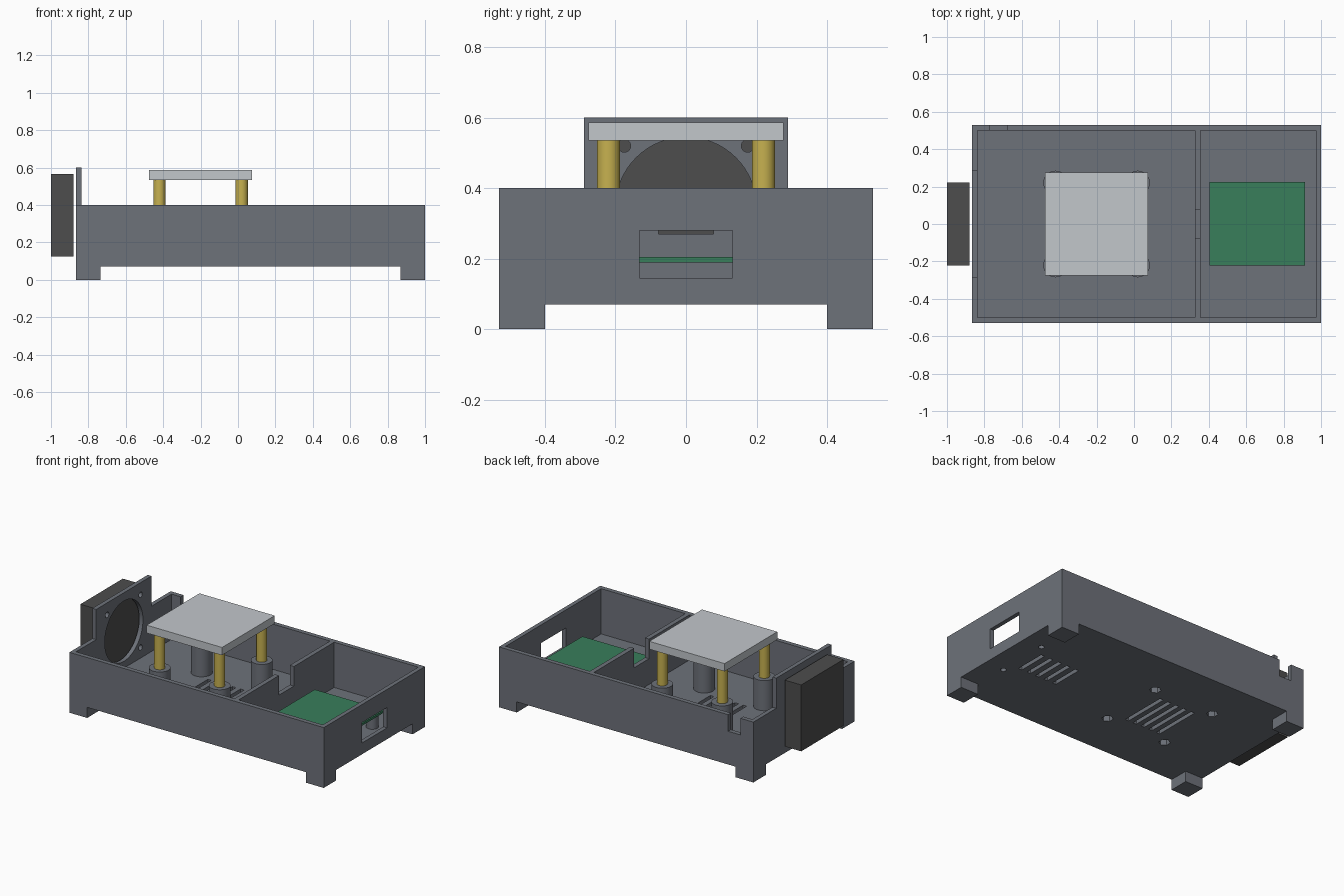
import bpy
import math

default = bpy.data.objects.get("Cube")
if default:
    bpy.data.objects.remove(default, do_unlink=True)


def material(name, colour):
    m = bpy.data.materials.new(name)
    m.use_nodes = True
    m.diffuse_color = (*colour, 1)
    m.node_tree.nodes["Principled BSDF"].inputs["Base Color"].default_value = (*colour, 1)
    return m


GREY = material("slate grey plastic", (0.155, 0.168, 0.195))
BLACK = material("charcoal", (0.075, 0.075, 0.075))
BRASS = material("brass", (0.57, 0.44, 0.08))
SILVER = material("silver", (0.54, 0.57, 0.60))
GREEN = material("board green", (0.04, 0.21, 0.105))


def finish(ob, name, mat):
    ob.name = ob.data.name = name
    ob.data.materials.append(mat)
    return ob


def box(name, x, y, z, mat=GREY):
    """Box from its (min, max) range on each axis."""
    bpy.ops.mesh.primitive_cube_add(size=1, location=[sum(r) / 2 for r in (x, y, z)])
    ob = bpy.context.object
    ob.scale = [r[1] - r[0] for r in (x, y, z)]
    bpy.ops.object.transform_apply(location=True, rotation=False, scale=True)
    return finish(ob, name, mat)


def rod(name, centre, radius, length, mat=GREY, sides=32, along_x=False):
    bpy.ops.mesh.primitive_cylinder_add(
        vertices=sides, radius=radius, depth=length, location=centre,
        rotation=(0, math.pi / 2 if along_x else 0, 0))
    bpy.ops.object.transform_apply(location=True, rotation=True, scale=True)
    return finish(bpy.context.object, name, mat)


def combine(target, tool, operation="DIFFERENCE"):
    """Apply a boolean to the target and drop the tool."""
    mod = target.modifiers.new("boolean", "BOOLEAN")
    mod.operation, mod.object, mod.solver = operation, tool, "EXACT"
    bpy.context.view_layer.objects.active = target
    bpy.ops.object.modifier_apply(modifier=mod.name)
    bpy.data.objects.remove(tool, do_unlink=True)


def smooth(ob):
    bpy.ops.object.select_all(action="DESELECT")
    ob.select_set(True)
    bpy.context.view_layer.objects.active = ob
    bpy.ops.object.shade_smooth_by_angle(angle=math.radians(30))


LEFT, RIGHT, SIDE = -0.865, 1.0, 0.53
BASE, FLOOR, RIM, WALL = 0.07, 0.10, 0.40, 0.028
FAN_Z = 0.345
STANDOFFS = [(x, y) for x in (-0.42, 0.02) for y in (-0.22, 0.22)]
BOARD_POSTS = [(0.863, y) for y in (-0.175, 0.175)]

# Open tray with two compartments
case = box("case", (LEFT, RIGHT), (-SIDE, SIDE), (BASE, RIM))
for x in ((LEFT + WALL, 0.325), (0.355, RIGHT - WALL)):
    combine(case, box("room", x, (-0.5, 0.5), (FLOOR, 0.5)))

# Raised wall that carries the fan
combine(case, box("fan_wall", (LEFT, LEFT + WALL), (-0.29, 0.29), (0.2, 0.6)), "UNION")

# Bosses under the standoffs and the circuit board
for x, y in STANDOFFS:
    combine(case, rod("boss", (x, y, 0.193), 0.065, 0.214), "UNION")
for x, y in BOARD_POSTS:
    combine(case, rod("post", (x, y, 0.138), 0.038, 0.104), "UNION")

# Corner feet
for x in ((LEFT, LEFT + 0.13), (RIGHT - 0.13, RIGHT)):
    for y in ((-SIDE, -0.4), (0.4, SIDE)):
        combine(case, box("foot", x, y, (0, BASE + 0.01)), "UNION")

# Cable notches in the divider and back wall, and the port window
combine(case, box("notch", (0.3, 0.38), (-0.078, 0.078), (0.27, 0.5)))
combine(case, box("notch", (-0.77, -0.68), (0.48, 0.56), (0.29, 0.5)))
combine(case, box("window", (0.95, 1.05), (-0.132, 0.132), (0.145, 0.28)))

# Fan opening and its screw holes
combine(case, rod("opening", (LEFT, 0, FAN_Z), 0.2, 0.2, sides=64, along_x=True))
for y in (-0.175, 0.175):
    for z in (-0.175, 0.175):
        combine(case, rod("screw", (LEFT, y, FAN_Z + z), 0.018, 0.2, sides=24, along_x=True))

# Vent slots through the floor
for middle, pitch, half in ((-0.2, 0.06, 0.16), (0.66, 0.066, 0.105)):
    for i in range(-2, 3):
        x = middle + i * pitch
        combine(case, box("slot", (x - 0.013, x + 0.013), (-half, half), (0.05, 0.12)))

# Nut pockets and board screw holes underneath
for x, y in STANDOFFS:
    combine(case, rod("pocket", (x, y, 0.09), 0.035, 0.1, sides=6))
for x, y in BOARD_POSTS:
    combine(case, rod("hole", (x, y, 0.1), 0.018, 0.12, sides=24))
smooth(case)

# Fan body
box("fan", (-1.0, -0.88), (-0.222, 0.222), (0.125, 0.565), BLACK)

# Circuit board
box("circuit_board", (0.405, 0.915), (-0.222, 0.225), (0.19, 0.205), GREEN)

# Brass standoffs and the plate they hold
for i, (x, y) in enumerate(STANDOFFS, 1):
    smooth(rod(f"standoff_{i}", (x, y, 0.4175), 0.033, 0.235, BRASS))
box("top_plate", (-0.476, 0.076), (-0.276, 0.276), (0.535, 0.587), SILVER)
